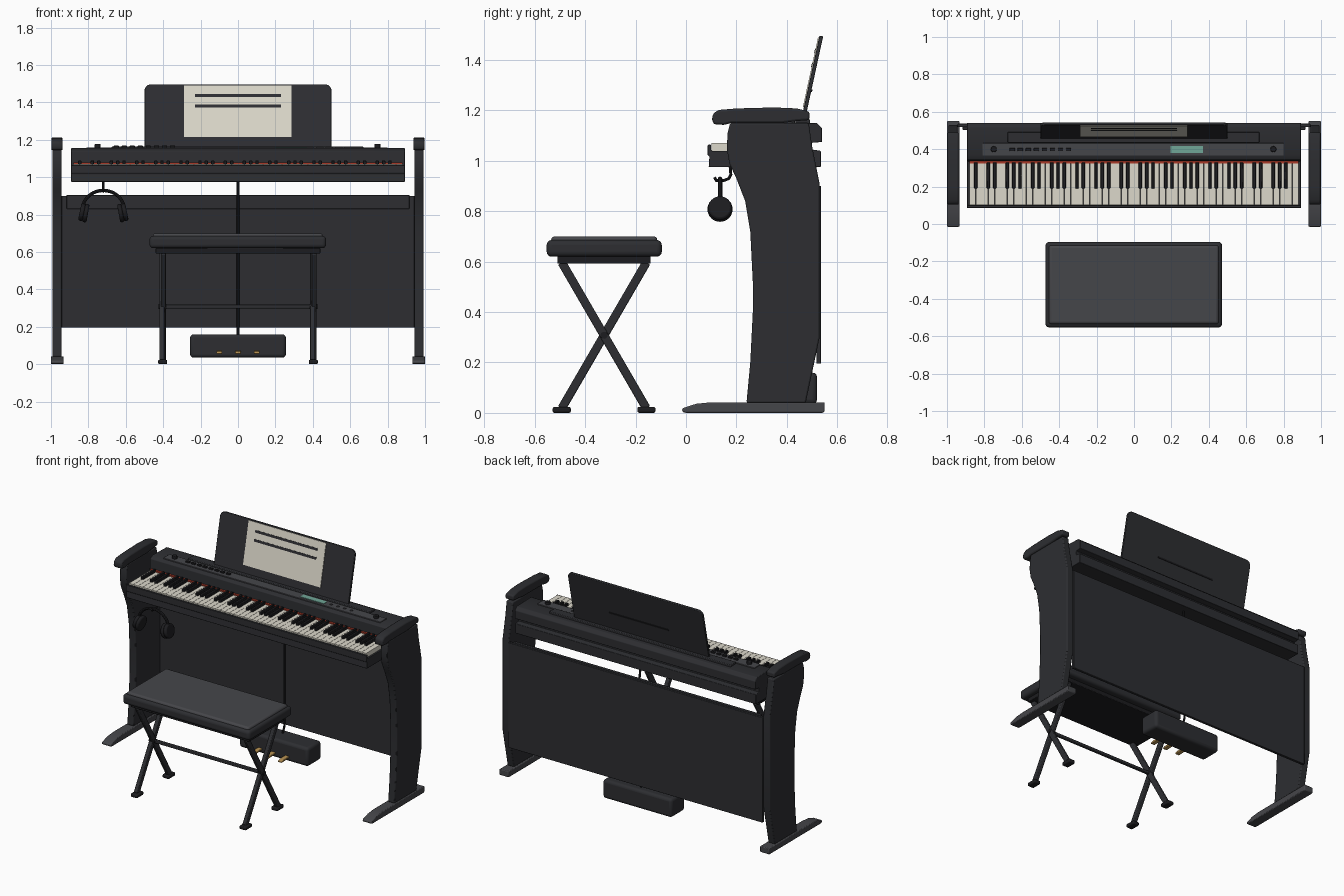
import bpy, bmesh, math
from mathutils import Vector, Matrix

if "Cube" in bpy.data.objects:
    bpy.data.objects.remove(bpy.data.objects["Cube"])


def mat(name, r, g, b):
    m = bpy.data.materials.new(name)
    m.diffuse_color = (r, g, b, 1)
    m.use_nodes = True
    m.node_tree.nodes["Principled BSDF"].inputs["Base Color"].default_value = m.diffuse_color
    return m


BODY = mat("charcoal", 0.026, 0.027, 0.031)
BLACK = mat("black", 0.012, 0.012, 0.014)
GREY = mat("dark_grey", 0.06, 0.061, 0.068)
IVORY = mat("ivory", 0.72, 0.69, 0.6)
RED = mat("red_felt", 0.4, 0.04, 0.02)
GREEN = mat("display_green", 0.16, 0.38, 0.31)
GOLD = mat("brass", 0.45, 0.27, 0.08)


def finish(bm, name, m, bevel=0, seg=2):
    bmesh.ops.recalc_face_normals(bm, faces=bm.faces)
    me = bpy.data.meshes.new(name)
    bm.to_mesh(me)
    bm.free()
    o = bpy.data.objects.new(name, me)
    bpy.context.collection.objects.link(o)
    me.materials.append(m)
    if bevel:
        b = o.modifiers.new("bevel", 'BEVEL')
        b.width, b.segments, b.angle_limit = bevel, seg, math.radians(40)
    smooth(o)
    return o


def smooth(o):
    bpy.ops.object.select_all(action='DESELECT')
    o.select_set(True)
    bpy.context.view_layer.objects.active = o
    bpy.ops.object.shade_smooth_by_angle(angle=math.radians(35))


def boxes(name, items, m, bevel=0, seg=2):
    """One object made of boxes given as (x0, x1, y0, y1, z0, z1)."""
    bm = bmesh.new()
    for x0, x1, y0, y1, z0, z1 in items:
        mx = Matrix.Translation(((x0 + x1) / 2, (y0 + y1) / 2, (z0 + z1) / 2)) @ \
            Matrix.Diagonal((x1 - x0, y1 - y0, z1 - z0, 1))
        bmesh.ops.create_cube(bm, size=1, matrix=mx)
    return finish(bm, name, m, bevel, seg)


def prism(name, pts, x0, x1, m, bevel=0, seg=2):
    """A (y, z) profile extruded along x."""
    bm = bmesh.new()
    f = bm.faces.new([bm.verts.new((x0, y, z)) for y, z in pts])
    r = bmesh.ops.extrude_face_region(bm, geom=[f])
    bmesh.ops.translate(bm, vec=(x1 - x0, 0, 0),
                        verts=[v for v in r['geom'] if isinstance(v, bmesh.types.BMVert)])
    return finish(bm, name, m, bevel, seg)


def cylinder(name, p, q, r, m, bevel=0, n=24):
    p, q = Vector(p), Vector(q)
    mx = Matrix.Translation((p + q) / 2) @ (q - p).to_track_quat('Z', 'Y').to_matrix().to_4x4()
    bm = bmesh.new()
    bmesh.ops.create_cone(bm, cap_ends=True, segments=n, radius1=r, radius2=r,
                          depth=(q - p).length, matrix=mx)
    return finish(bm, name, m, bevel)


def tube(name, pts, r, m):
    c = bpy.data.curves.new(name, 'CURVE')
    c.dimensions, c.bevel_depth, c.bevel_resolution, c.use_fill_caps = '3D', r, 2, True
    s = c.splines.new('POLY')
    s.points.add(len(pts) - 1)
    for sp, p in zip(s.points, pts):
        sp.co = (*p, 1)
    o = bpy.data.objects.new(name, c)
    bpy.context.collection.objects.link(o)
    c.materials.append(m)
    bpy.ops.object.select_all(action='DESELECT')
    o.select_set(True)
    bpy.context.view_layer.objects.active = o
    bpy.ops.object.convert(target='MESH')
    smooth(bpy.context.object)


# stand: curved side panels, arm caps and floor feet
side = [(.24, .04), (.255, .2), (.265, .4), (.265, .52), (.255, .72), (.235, .84), (.2, .93),
        (.172, .99), (.162, 1.05), (.165, 1.11), (.175, 1.15), (.487, 1.15), (.5, 1.06),
        (.53, .91), (.53, .3), (.475, .04)]
cap = [(.11, 1.145), (.103, 1.165), (.108, 1.188), (.13, 1.202), (.2, 1.208), (.35, 1.212),
       (.44, 1.208), (.49, 1.195), (.49, 1.162), (.44, 1.158), (.38, 1.15), (.18, 1.15), (.15, 1.143)]
foot = [(-.015, .004), (-.015, .018), (.04, .036), (.1, .042), (.55, .042), (.55, .004), (.54, 0), (0, 0)]
for s, n in ((-1, "left"), (1, "right")):
    prism(n + "_side_panel", side, s * .943, s * .992, BODY, .006)
    prism(n + "_arm_cap", cap, s * .937, s * .998, BODY, .008)
    prism(n + "_floor_foot", foot, s * .933, s * 1.0, GREY, .005)

# back panel and its upper rail
boxes("back_panel", [(-.943, .943, .518, .536, .195, .9)], BODY, .003)
boxes("back_panel_rail", [(-.917, .917, .503, .522, .83, .905)], BODY, .004)

# keyboard case
case = [(.09, .975), (.535, .975), (.535, 1.04), (.5, 1.045), (.5, 1.072), (.54, 1.075),
        (.54, 1.13), (.52, 1.15), (.37, 1.155), (.342, 1.14), (.336, 1.04), (.1, 1.04),
        (.1, 1.064), (.086, 1.064), (.086, 1.022), (.093, 1.018)]
prism("keyboard_case", case, -.893, .893, BODY, .003)

# 88 keys
W = 1.76 / 52
boxes("white_keys", [(-.88 + i * W + .0008, -.88 + (i + 1) * W - .0008, .101, .33, 1.038, 1.071)
                     for i in range(52)], IVORY)
boxes("black_keys", [(-.88 + (i + 1) * W - .009, -.88 + (i + 1) * W + .009, .19, .33, 1.06, 1.089)
                     for i in range(51) if i % 7 in (0, 2, 3, 5, 6)], BLACK, .003, 1)
boxes("felt_strip", [(-.88, .88, .324, .338, 1.06, 1.079)], RED)

# control panel
boxes("control_strip", [(-.81, .8, .365, .432, 1.145, 1.159)], GREY, .002)
boxes("buttons", [(-.665 + i * .043, -.637 + i * .043, .39, .406, 1.155, 1.168) for i in range(8)],
      BLACK, .002)
boxes("display", [(.195, .37, .38, .416, 1.155, 1.162)], GREEN)
boxes("display_buttons", [(.405 + i * .05, .42 + i * .05, .393, .405, 1.155, 1.163) for i in range(4)], GREY)
for x in (-.75, .745):
    cylinder("knob", (x, .4, 1.155), (x, .4, 1.178), .016, BLACK, .003)
boxes("rest_tray", [(-.675, .67, .434, .492, 1.145, 1.165)], BODY, .004)

# tilted music rest with rounded top corners, sheet and printed lines
tilt = Matrix.Translation((0, .455, 1.155)) @ Matrix.Rotation(math.radians(-12.3), 4, 'X')
bm = bmesh.new()
out = [(-.5, 0), (.5, 0)]
for cx, a0 in ((.465, 0), (-.465, 90)):
    out += [(cx + .035 * math.cos(math.radians(a0 + a)), .315 + .035 * math.sin(math.radians(a0 + a)))
            for a in range(0, 91, 15)]
f = bm.faces.new([bm.verts.new((x, 0, z)) for x, z in out])
r = bmesh.ops.extrude_face_region(bm, geom=[f])
bmesh.ops.translate(bm, vec=(0, .015, 0), verts=[v for v in r['geom'] if isinstance(v, bmesh.types.BMVert)])
parts = [finish(bm, "music_rest", BODY, .003),
         boxes("sheet", [(-.288, .286, -.004, .001, .06, .342)], IVORY),
         boxes("sheet_lines", [(-.23, .23, -.006, -.003, z, z + .016) for z in (.222, .279)], BODY),
         boxes("rest_back_ledge", [(-.22, .22, .014, .019, .125, .135)], BLACK)]
for o in parts:
    o.matrix_world = tilt

# pedal unit with cable
boxes("pedal_box", [(-.256, .256, .375, .52, .035, .16)], BODY, .018, 3)
pedal = [(.3, .055), (.3, .064), (.32, .07), (.38, .072), (.38, .06), (.32, .056)]
for x in (-.1, 0, .1):
    prism("pedal", pedal, x - .015, x + .015, GOLD, .003)
tube("pedal_cable", [(0, .47, .15), (0, .492, .2), (0, .492, .9), (0, .48, .98)], .007, BLACK)

# headphones on a hook
cx, hy = -.72, .135
tube("headphone_hook", [(cx, .175, .98), (cx, .178, .945), (cx, .17, .93), (cx, .15, .922),
                        (cx, .12, .922), (cx, .113, .935)], .006, BLACK)
tube("headband", [(cx + .112 * math.cos(a), hy, .825 + .104 * math.sin(a))
                  for a in [math.pi * k / 20 for k in range(21)]], .009, BLACK)
for s in (-1, 1):
    cylinder("ear_shell", (cx + s * .102, hy, .81), (cx + s * .126, hy, .815), .047, BLACK, .008)
    cylinder("ear_pad", (cx + s * .082, hy, .806), (cx + s * .104, hy, .81), .05, BLACK, .008)

# bench: padded seat, under frame, crossed legs
boxes("seat", [(-.473, .471, -.553, -.096, .62, .686)], BODY, .02, 4)
boxes("seat_pad", [(-.455, .453, -.535, -.114, .67, .7)], GREY, .014, 3)
boxes("seat_frame", [(-.44, .44, -.51, -.14, .592, .622)], BLACK, .004)
for x in (-.403, .403):
    for d in (-1, 1):
        y0, y1 = -.325 + d * .168, -.325 - d * .168
        lx = x + d * .004
        p, q = Vector((lx, y0, .018)), Vector((lx, y1, .597))
        bm = bmesh.new()
        mx = Matrix.Translation((p + q) / 2) @ Matrix.Rotation(math.atan2(p.y - q.y, q.z - p.z), 4, 'X') @ \
            Matrix.Diagonal((.026, .034, (q - p).length, 1))
        bmesh.ops.create_cube(bm, size=1, matrix=mx)
        finish(bm, "bench_leg", BODY, .005)
        boxes("bench_foot", [(x - .024, x + .024, y0 - .036, y0 + .036, 0, .024)], BLACK, .007)
    cylinder("leg_bolt", (x - .022, -.325, .308), (x + .022, -.325, .308), .014, BLACK)
boxes("bench_crossbar", [(-.4, .4, -.335, -.315, .298, .318)], BODY, .004)
